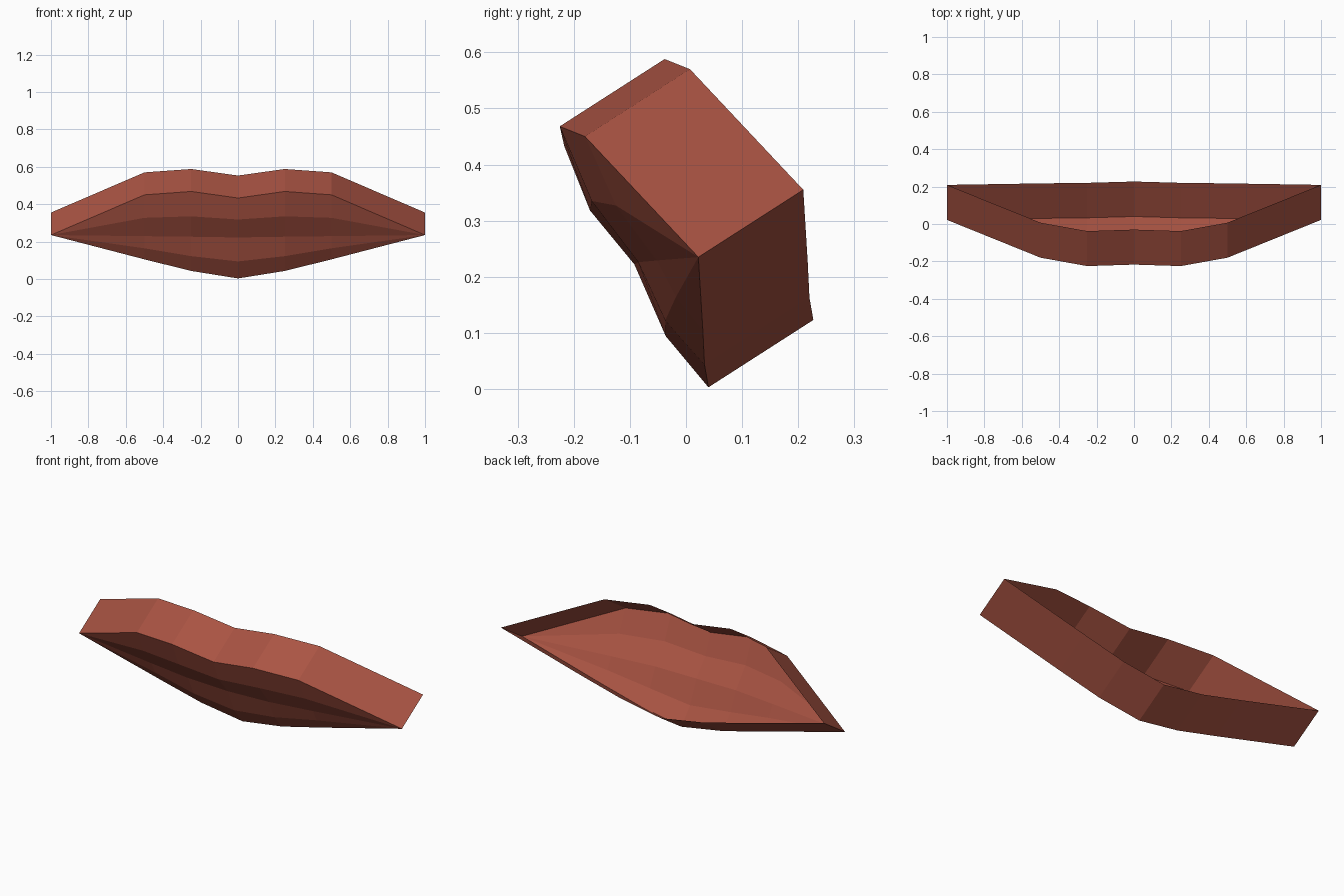
import bpy, bmesh
from mathutils import Vector

if "Cube" in bpy.data.objects:
    bpy.data.objects.remove(bpy.data.objects["Cube"])

lip_red = bpy.data.materials.new("lip_red")
lip_red.diffuse_color = (0.40, 0.088, 0.056, 1)
lip_red.use_nodes = True
lip_red.node_tree.nodes["Principled BSDF"].inputs["Base Color"].default_value = lip_red.diffuse_color

# Half rows from top edge to bottom edge: (y, z) at x = 0, 0.25, 0.5
ROWS = [
    [(-0.217, 0.433), (-0.225, 0.468), (-0.180, 0.450)],  # upper edge
    [(-0.171, 0.318), (-0.168, 0.335), (-0.125, 0.327)],  # upper lip crease
    [(-0.092, 0.222), (-0.085, 0.226), (-0.052, 0.229)],  # seam between lips
    [(-0.036, 0.094), (-0.037, 0.122), (-0.018, 0.164)],  # lower lip crease
    [(0.040, 0.003), (0.033, 0.043), (0.030, 0.105)],     # lower edge
]
XS = (0, 0.25, 0.5)
CORNER = (0.022, 0.235)
DEPTH = Vector((0, 0.187, 0.12))

bm = bmesh.new()
left = bm.verts.new((-1, *CORNER))
right = bm.verts.new((1, *CORNER))

# Mirrored rows that all meet at the mouth corners
grid = []
for row in ROWS:
    pts = [(-x, *p) for x, p in zip(XS[:0:-1], row[:0:-1])]
    pts += [(x, *p) for x, p in zip(XS, row)]
    grid.append([left] + [bm.verts.new(p) for p in pts] + [right])

# Front surface of the lips
for top, low in zip(grid, grid[1:]):
    for i in range(6):
        loop = [low[i], low[i + 1], top[i + 1], top[i]]
        bm.faces.new(list(dict.fromkeys(loop)))

# Skirt swept backward from the outline, open at the back
outline = grid[0] + grid[-1][-2:0:-1]
back = [bm.verts.new(v.co + DEPTH) for v in outline]
for i in range(len(outline)):
    j = (i + 1) % len(outline)
    bm.faces.new((outline[i], outline[j], back[j], back[i]))

mesh = bpy.data.meshes.new("lips")
bm.to_mesh(mesh)
bm.free()
mesh.materials.append(lip_red)
lips = bpy.data.objects.new("lips", mesh)
bpy.context.collection.objects.link(lips)
